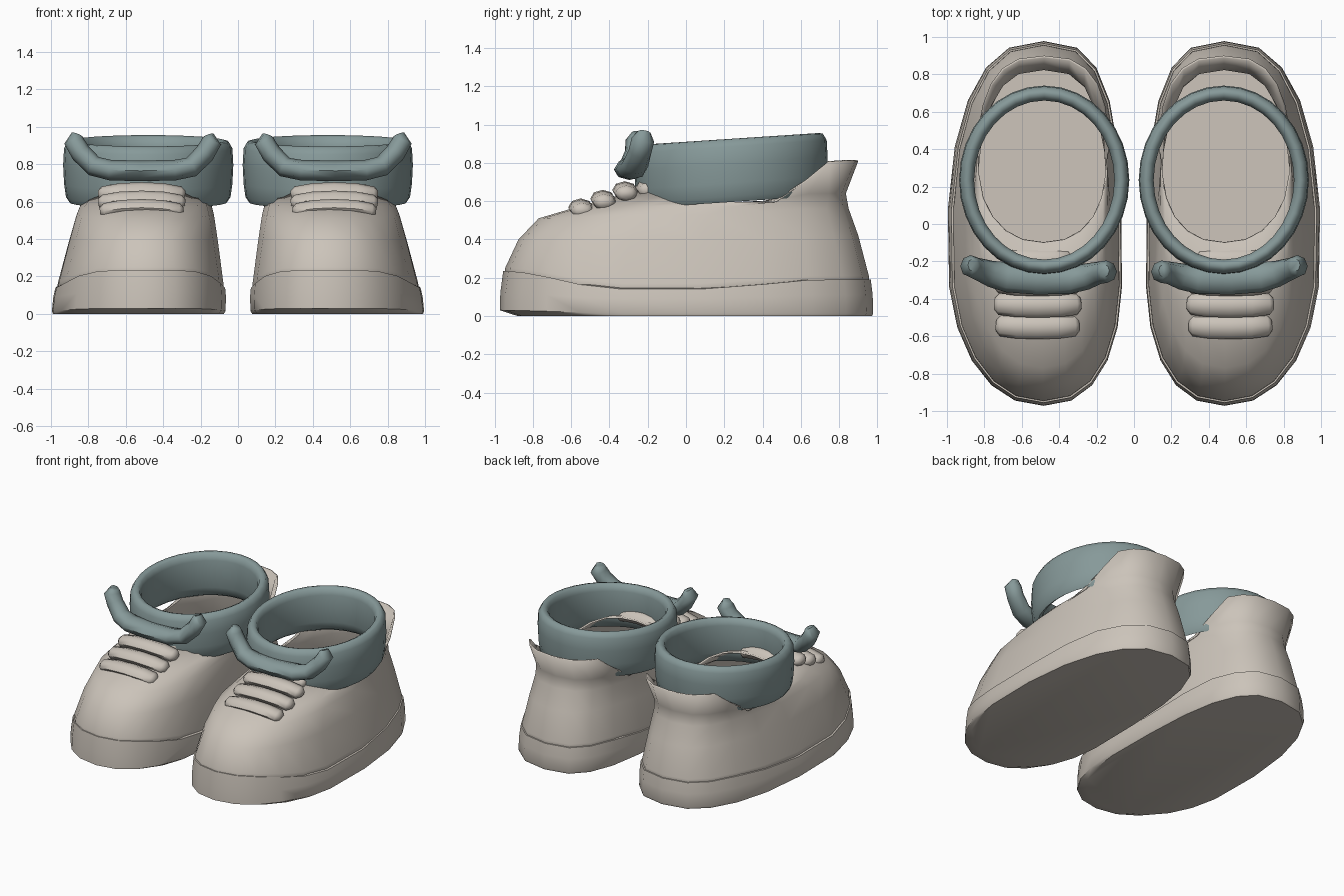
import bpy, bmesh
from math import sin, cos, pi, radians
from mathutils import Vector

if "Cube" in bpy.data.objects:
    bpy.data.objects.remove(bpy.data.objects["Cube"])


def material(name, rgb):
    m = bpy.data.materials.new(name)
    m.diffuse_color = (*rgb, 1)
    m.use_nodes = True
    m.node_tree.nodes["Principled BSDF"].inputs["Base Color"].default_value = m.diffuse_color
    return m


CREAM = material("cream", (0.60, 0.55, 0.49))
TEAL = material("teal", (0.24, 0.32, 0.32))


def smooth(a, b, t):
    t = min(1, max(0, (t - a) / (b - a)))
    return t * t * (3 - 2 * t)


def loft(name, rings, mat, caps=True, closed=False, wall=0, angle=45):
    """Skin rings of points, then mirror to make the pair."""
    bm = bmesh.new()
    vs = [[bm.verts.new(p) for p in r] for r in rings]
    pairs = list(zip(vs, vs[1:])) + ([(vs[-1], vs[0])] if closed else [])
    n = len(rings[0])
    for a, b in pairs:
        for i in range(n):
            j = (i + 1) % n
            bm.faces.new((a[i], a[j], b[j], b[i]))
    if caps:
        bm.faces.new(vs[0][::-1])
        bm.faces.new(vs[-1])
    bmesh.ops.recalc_face_normals(bm, faces=bm.faces)
    me = bpy.data.meshes.new(name)
    bm.to_mesh(me)
    bm.free()
    me.materials.append(mat)
    ob = bpy.data.objects.new(name, me)
    bpy.context.collection.objects.link(ob)
    bpy.ops.object.select_all(action='DESELECT')
    ob.select_set(True)
    bpy.context.view_layer.objects.active = ob
    bpy.ops.object.shade_smooth_by_angle(angle=radians(angle))
    if wall:
        s = ob.modifiers.new("wall", 'SOLIDIFY')
        s.thickness, s.offset = wall, -1
    ob.modifiers.new("pair", 'MIRROR').use_mirror_merge = False
    return ob


def shoe_ring(yf, yc, yb, w, zf, zm, zb, n=22):
    """Foot outline, widest at yc; height varies from front to back."""
    pts = []
    for i in range(n):
        t = 2 * pi * i / n
        c, s = cos(t), sin(t)
        e = 2 / 2.7 if c > 0 else 2 / 2.25
        v = abs(c) ** e * (1 if c > 0 else -1)
        x = w * abs(s) ** e * (1 if s > 0 else -1)
        y = yc + v * ((yb - yc) if v > 0 else (yc - yf))
        z = zm + (zb - zm) * smooth(.25, .78, v) + (zf - zm) * smooth(.2, 1, -v)
        cx = .48 + .055 * (1 - y * y) * max(0, 1 - z / .75)
        pts.append((cx + x, y, z))
    return pts


def tube(name, path, mat, sides=8):
    """Bar along x; path rows are x, y, z, depth radius, height radius."""
    rings = []
    P = [Vector(p[:3]) for p in path]
    for i, row in enumerate(path):
        tan = (P[min(i + 1, len(P) - 1)] - P[max(i - 1, 0)]).normalized()
        u = tan.cross(Vector((0, 1, 0))).normalized()
        v = u.cross(tan)
        rings.append([P[i] + v * row[3] * cos(2 * pi * k / sides)
                      + u * row[4] * sin(2 * pi * k / sides) for k in range(sides)])
    return loft(name, rings, mat, angle=60)


# Sole slab
loft("sole", [shoe_ring(-.88, -.2, .972, .458, 0, 0, 0),
              shoe_ring(-.972, -.2, .978, .465, .03, .015, .015),
              shoe_ring(-.970, -.2, .975, .463, .12, .09, .11),
              shoe_ring(-.955, -.2, .965, .455, .235, .14, .19)], CREAM)

# Upper shell with flared heel and raised tongue
loft("upper", [shoe_ring(-.950, -.2, .960, .450, .18, .10, .15),
               shoe_ring(-.945, -.2, .955, .443, .25, .17, .21),
               shoe_ring(-.875, -.17, .90, .400, .40, .39, .42),
               shoe_ring(-.77, -.10, .85, .370, .51, .53, .56),
               shoe_ring(-.55, .10, .835, .355, .575, .575, .64),
               shoe_ring(-.10, .34, .90, .352, .70, .595, .81)],
     CREAM, caps=False, wall=.012)

# Padded ankle collar, tilted up to the back
profile = [(-.005, .10), (0, .20), (-.005, .29), (-.025, .325), (-.045, .33), (-.067, .32),
           (-.08, .28), (-.08, .08), (-.06, .02), (-.035, 0), (-.015, .03)]
collar = []
for d, h in profile:
    ring = []
    for k in range(32):
        t = 2 * pi * k / 32
        y = .235 + (.505 + d) * sin(t)
        ring.append((.48 + (.455 + d) * cos(t), y, .58 + h + .066 * y))
    collar.append(ring)
loft("ankle_collar", collar, TEAL, caps=False, closed=True, angle=60)

# Lace bars across the instep
for i, (y, z, w) in enumerate([(-.55, .56, .22), (-.435, .605, .23),
                               (-.32, .65, .23), (-.20, .665, .18)]):
    tube(f"lace_{i + 1}",
         [(.515 + w * a, y + .01 * a * a, z + .008 - .022 * a * a, .065 * r, .046 * r)
          for a, r in ((-1, .5), (-.9, .9), (-.5, 1), (0, 1), (.5, 1), (.9, .9), (1, .5))],
         CREAM)

# Lace bow lying in front of the collar with upturned ends
tube("lace_bow", [(.16, -.25, .955, .035, .03), (.145, -.255, .915, .06, .055),
                  (.18, -.26, .855, .06, .055), (.25, -.28, .785, .07, .055),
                  (.34, -.295, .768, .078, .055), (.52, -.295, .765, .082, .055),
                  (.68, -.285, .768, .08, .055), (.77, -.265, .79, .07, .055),
                  (.84, -.24, .86, .06, .055), (.875, -.225, .92, .06, .055),
                  (.86, -.22, .96, .035, .03)], TEAL)
